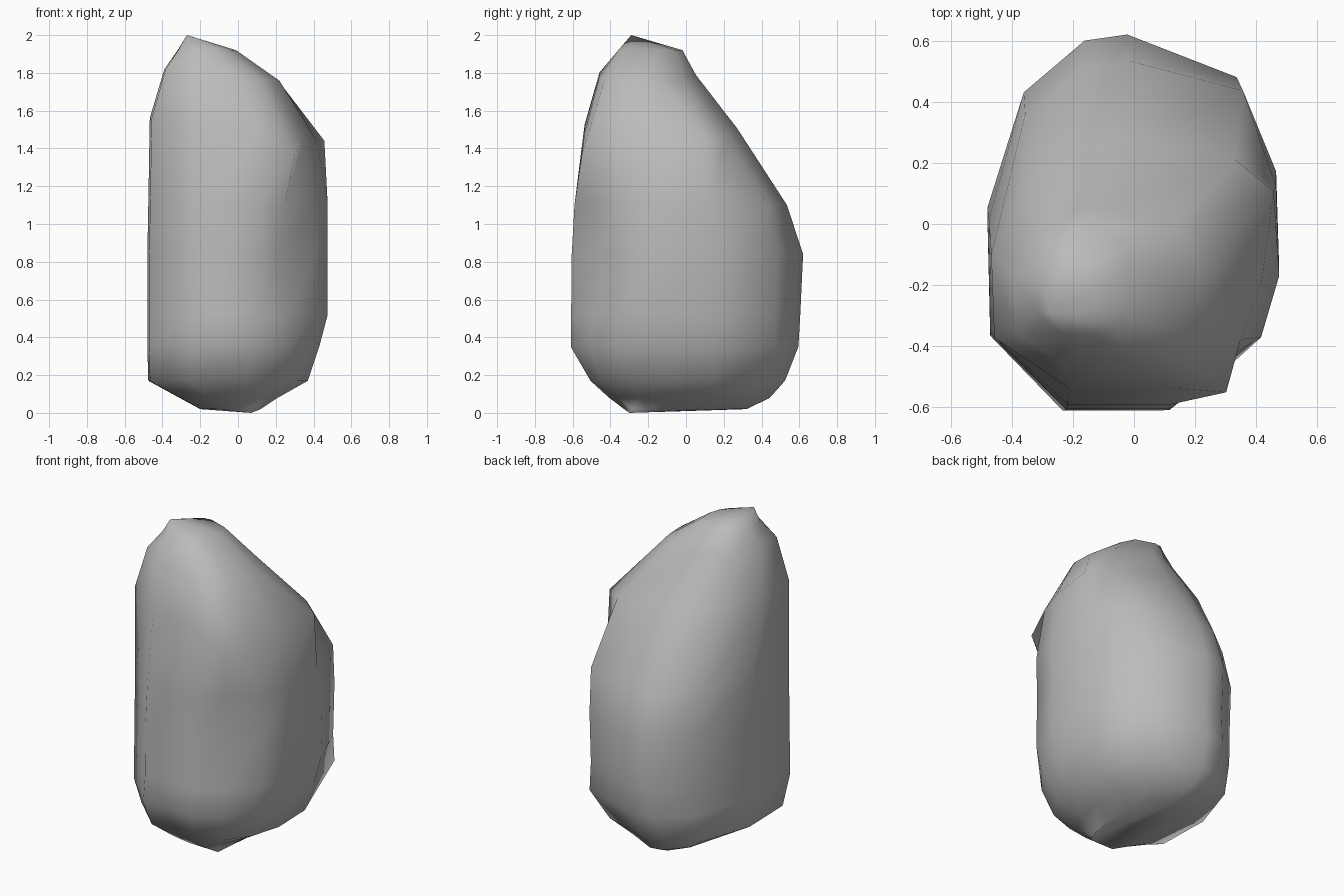
import bpy, bmesh
from mathutils import Vector

default_cube = bpy.data.objects.get("Cube")
if default_cube:
    bpy.data.objects.remove(default_cube, do_unlink=True)

# Stone colour
stone = bpy.data.materials.new("stone_grey")
stone.use_nodes = True
grey = (0.5, 0.5, 0.5, 1)
stone.diffuse_color = grey
stone.node_tree.nodes["Principled BSDF"].inputs["Base Color"].default_value = grey

# Boulder outline seen from above, counter-clockwise from the left side
OUTLINE = [(0.48, -0.15), (0.47, 0.17), (0.34, 0.48), (-0.02, 0.62),
           (-0.16, 0.6), (-0.36, 0.43), (-0.48, 0.05), (-0.47, -0.36),
           (-0.22, -0.61), (0.12, -0.61), (0.31, -0.54), (0.42, -0.37)]
HALF_X, HALF_Y = 0.48, 0.615

# Outline points that get chipped or pushed out on some levels
SIDE, SHOULDER, BACK_CORNER, CHIP, CHIP_SIDE = 0, 1, 2, 10, 11

# Level: height, tilt along x, x range, y range, moved outline points
LEVELS = [
    (0.02, 0, (-0.2, 0.12), (-0.33, 0.32), {}),
    (0.08, 0, (-0.31, 0.21), (-0.41, 0.44), {}),
    (0.17, 0, (-0.475, 0.37), (-0.51, 0.52), {}),
    (0.35, 0, (-0.48, 0.43), (-0.615, 0.59),
     {BACK_CORNER: (0.04, 0.02, 0), CHIP: (-0.01, 0.03, 0)}),
    (0.52, 0, (-0.48, 0.475), (-0.613, 0.6), {CHIP: (-0.04, 0.05, 0)}),
    (0.84, 0, (-0.48, 0.475), (-0.61, 0.615), {CHIP: (-0.09, 0.07, 0)}),
    (1.1, 0, (-0.475, 0.475), (-0.595, 0.53),
     {BACK_CORNER: (0.02, 0.03, 0), CHIP: (-0.06, 0.05, 0)}),
    (1.5, -0.13, (-0.467, 0.467), (-0.54, 0.27),
     {SIDE: (-0.05, 0.04, 0), SHOULDER: (0, 0.13, 0),
      BACK_CORNER: (0, 0.03, 0), CHIP: (0, -0.06, -0.09),
      CHIP_SIDE: (-0.06, 0, 0)}),
    (1.78, -0.1, (-0.39, 0.22), (-0.46, 0.05), {}),
    (1.92, 0, (-0.32, -0.01), (-0.36, -0.02), {}),
]
BASE_POINT = (0.07, -0.3, 0)
PEAK = (-0.27, -0.29, 2)


def level_points(height, tilt, x_range, y_range, moves):
    """Fit the outline into the ranges of one level."""
    centre = Vector((sum(x_range) / 2, sum(y_range) / 2, height))
    stretch_x = (x_range[1] - x_range[0]) / (2 * HALF_X)
    stretch_y = (y_range[1] - y_range[0]) / (2 * HALF_Y)
    for index, (x, y) in enumerate(OUTLINE):
        point = centre + Vector((x * stretch_x, y * stretch_y, 0))
        point.z += tilt * point.x
        yield point + Vector(moves.get(index, (0, 0, 0)))


def bridge(bm, lower, upper):
    """Join two neighbouring levels with a band of faces."""
    count = len(lower)
    for i in range(count):
        j = (i + 1) % count
        bm.faces.new((lower[i], lower[j], upper[j], upper[i]))


def close(bm, ring, tip):
    """Close a level with a fan of triangles to a tip."""
    point = bm.verts.new(tip)
    for i, vert in enumerate(ring):
        bm.faces.new((vert, ring[(i + 1) % len(ring)], point))


# Boulder body: stacked levels, closed at the base and the peak
bm = bmesh.new()
rings = [[bm.verts.new(p) for p in level_points(*level)] for level in LEVELS]
for lower, upper in zip(rings, rings[1:]):
    bridge(bm, lower, upper)
close(bm, rings[0], BASE_POINT)
close(bm, rings[-1], PEAK)
bmesh.ops.recalc_face_normals(bm, faces=bm.faces)
for face in bm.faces:
    face.smooth = True

mesh = bpy.data.meshes.new("boulder")
bm.to_mesh(mesh)
bm.free()
mesh.materials.append(stone)
boulder = bpy.data.objects.new("boulder", mesh)
bpy.context.collection.objects.link(boulder)
